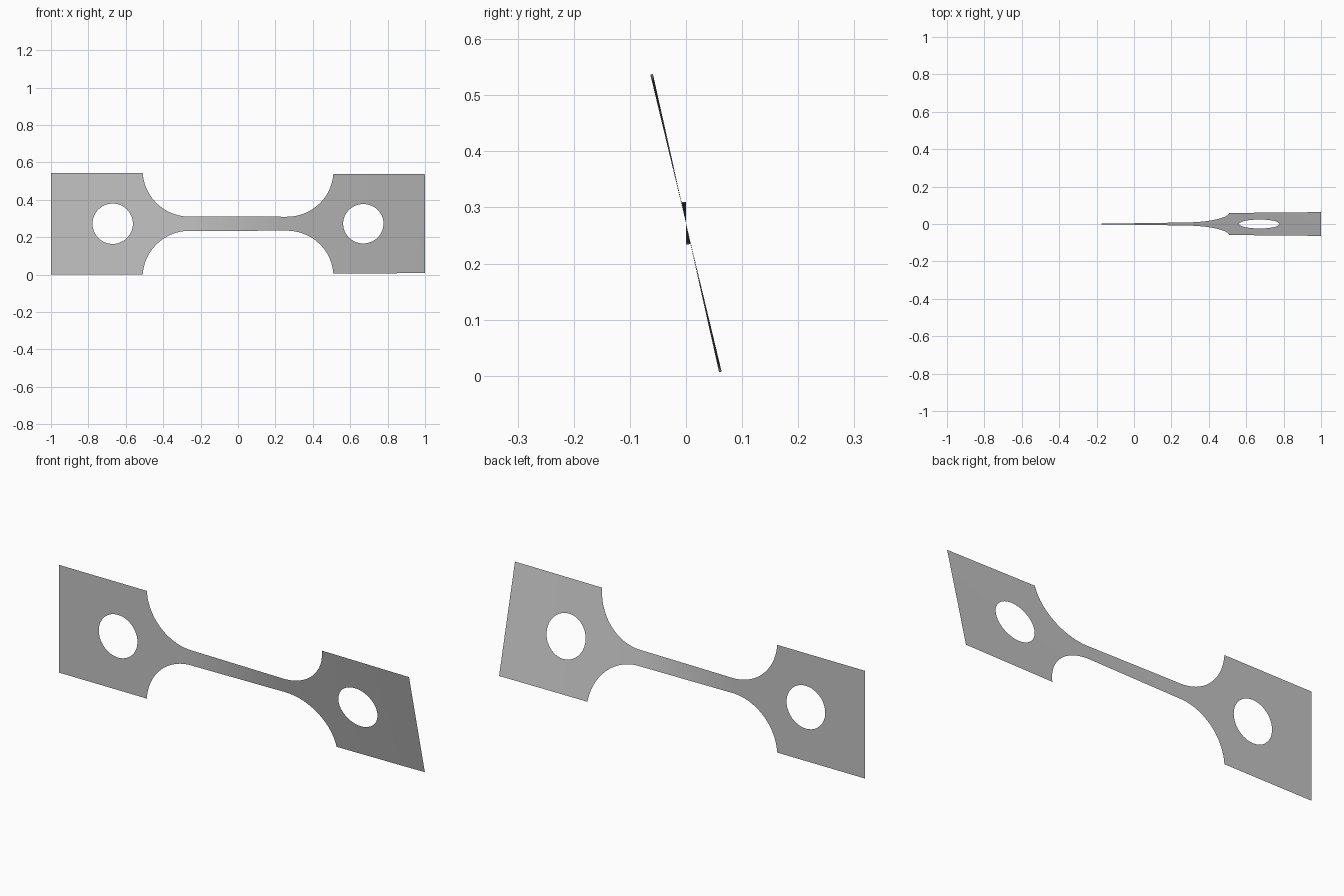
import bpy
import bmesh
import math

cube = bpy.data.objects.get("Cube")
if cube:
    bpy.data.objects.remove(cube)

GRIP, NECK, MID = 0.272, 0.038, 0.272    # half heights, height of the axis
FILLET, FILLET_X = 0.25, 0.26            # shoulder radius and where it starts
HOLE, HOLE_X = 0.108, 0.67
STEPS = 24

# Columns along the sheet: (x, outer half height, hole half height)
half = []
for i in range(STEPS + 1):
    x = FILLET_X * i / STEPS
    half.append((x, NECK, 0))
end = math.acos((NECK + FILLET - GRIP) / FILLET)
for i in range(1, STEPS + 1):
    a = end * i / STEPS
    half.append((FILLET_X + FILLET * math.sin(a),
                 NECK + FILLET * (1 - math.cos(a)), 0))
for i in range(STEPS + 1):
    a = math.pi * i / STEPS
    half.append((HOLE_X - HOLE * math.cos(a), GRIP, HOLE * math.sin(a)))
for i in range(1, 5):
    x0 = HOLE_X + HOLE
    half.append((x0 + (1 - x0) * i / 4, GRIP, 0))
columns = [(-x, h, c) for x, h, c in reversed(half[1:])] + half


def twist(x):
    """Angle of the sheet: flat left grip, twisted neck, nearly even right grip."""
    if x < FILLET_X:
        t = max(0, (x + FILLET_X) / (2 * FILLET_X))
        return math.radians(12 * t)
    return math.radians(12 + 1.5 * (x - FILLET_X) / (1 - FILLET_X))


# Thin sheet: an upper and a lower strip that part around each hole
bm = bmesh.new()
rows = []
for x, h, c in columns:
    a = twist(x)
    rows.append([bm.verts.new((x, -d * math.sin(a), MID + d * math.cos(a)))
                 for d in (-h, -c, c, h)])
for p, q in zip(rows, rows[1:]):
    for k in (0, 2):
        bm.faces.new((p[k], q[k], q[k + 1], p[k + 1]))
bmesh.ops.remove_doubles(bm, verts=bm.verts, dist=0.00001)
for f in bm.faces:
    f.smooth = True

mesh = bpy.data.meshes.new("twisted_test_strip")
bm.to_mesh(mesh)
bm.free()
strip = bpy.data.objects.new("twisted_test_strip", mesh)
bpy.context.collection.objects.link(strip)

# Plain grey metal
mat = bpy.data.materials.new("plain grey")
mat.use_nodes = True
grey = (0.55, 0.55, 0.55, 1)
mat.diffuse_color = grey
mat.node_tree.nodes["Principled BSDF"].inputs["Base Color"].default_value = grey
mesh.materials.append(mat)
